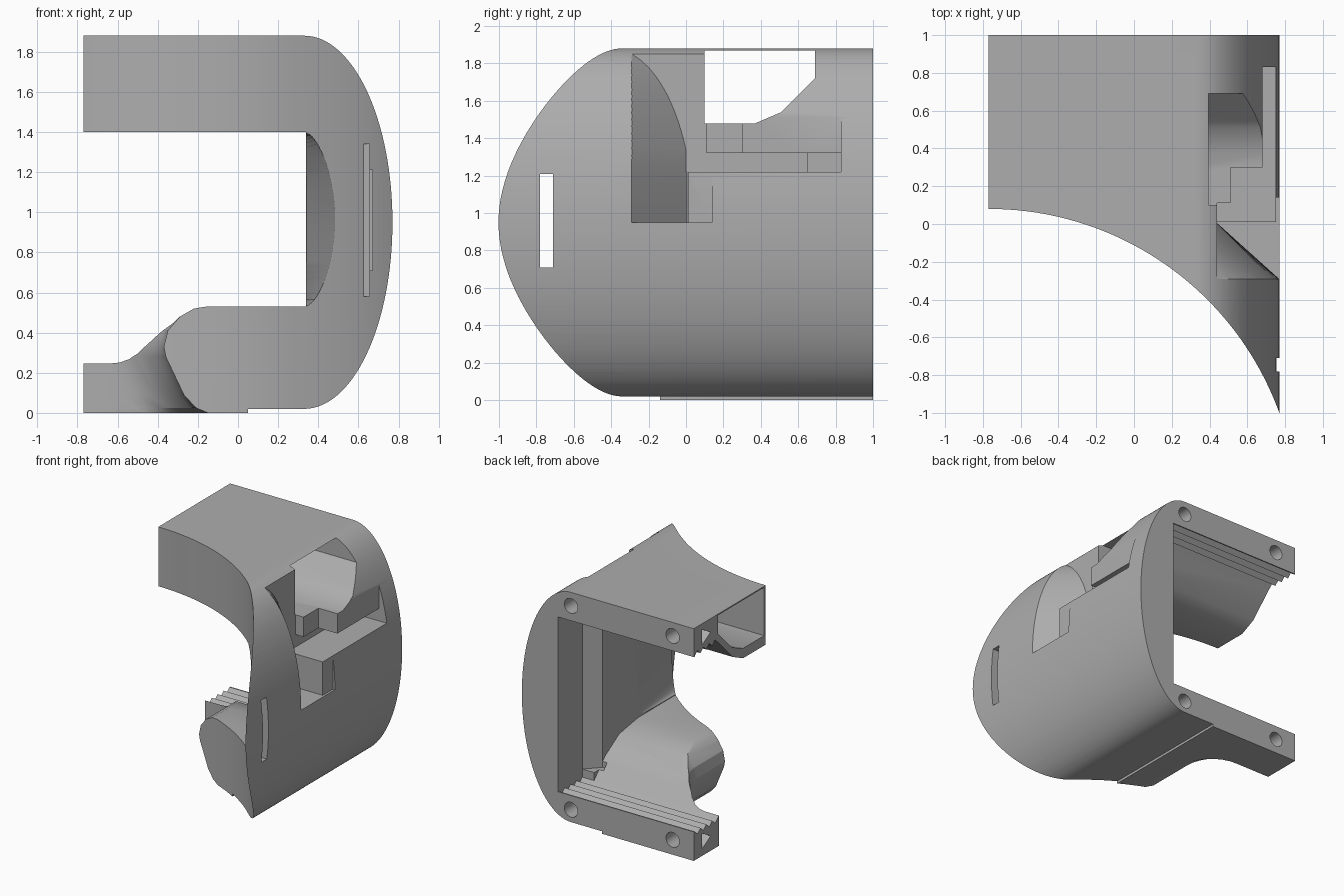
import bpy, bmesh
from math import sin, cos, pi, sqrt, radians

if "Cube" in bpy.data.objects:
    bpy.data.objects.remove(bpy.data.objects["Cube"], do_unlink=True)

grey = bpy.data.materials.new("plain grey")
grey.use_nodes = True
grey.diffuse_color = (0.42, 0.42, 0.42, 1)
grey.node_tree.nodes["Principled BSDF"].inputs["Base Color"].default_value = (0.42, 0.42, 0.42, 1)


def loft(name, rings):
    """Closed solid through equal-length rings of 3D points."""
    bm = bmesh.new()
    rows = [[bm.verts.new(p) for p in ring] for ring in rings]
    n = len(rows[0])
    for a, b in zip(rows, rows[1:]):
        for i in range(n):
            j = (i + 1) % n
            bm.faces.new((a[i], a[j], b[j], b[i]))
    bm.faces.new(rows[0])
    bm.faces.new(rows[-1])
    bmesh.ops.recalc_face_normals(bm, faces=bm.faces)
    mesh = bpy.data.meshes.new(name)
    bm.to_mesh(mesh)
    bm.free()
    mesh.materials.append(grey)
    obj = bpy.data.objects.new(name, mesh)
    bpy.context.collection.objects.link(obj)
    return obj


def prism(name, pts, axis, lo, hi):
    """Extrude a 2D outline along an axis, other axes in xyz order."""
    def put(p, d):
        q = list(p)
        q.insert("xyz".index(axis), d)
        return q
    return loft(name, [[put(p, d) for p in pts] for d in (lo, hi)])


def box(x0, x1, y0, y1, z0, z1):
    return prism("cutter", [(x0, y0), (x1, y0), (x1, y1), (x0, y1)], "z", z0, z1)


def disc(cx, cy, r, n, start=0.0):
    return [(cx + r * cos(start + 2 * pi * i / n), cy + r * sin(start + 2 * pi * i / n))
            for i in range(n)]


def cut(tool):
    tool.hide_render = True
    mod = shell.modifiers.new("cut", "BOOLEAN")
    mod.operation = "DIFFERENCE"
    mod.solver = "EXACT"
    mod.object = tool
    bpy.context.view_layer.objects.active = shell
    bpy.ops.object.modifier_apply(modifier=mod.name)
    bpy.data.objects.remove(tool, do_unlink=True)


MID, RX, RZ, CX = 0.95, 0.44, 0.93, 0.33


def side_x(z):
    return CX + RX * sqrt(max(0, 1 - ((z - MID) / RZ) ** 2))


# Outer body: D outline with a thin raised pad underneath
outline = [(-0.77, 0), (0.05, 0), (0.05, 0.02)]
outline += [(CX + RX * cos(a), MID + RZ * sin(a))
            for a in [-pi / 2 + pi * i / 64 for i in range(65)]]
outline += [(-0.77, 1.88)]
shell = prism("shell_body", outline, "y", -1.05, 1)

# Concave front
cut(prism("cutter", disc(-0.77, -1.557, 1.637, 192, 0.005), "z", -0.2, 2.1))

# Main cavity with ridged arms and sloped shoulders
def ridges(z, up):
    pts = []
    for i in range(4):
        y = 0.69 + i * 0.075
        pts += [(y, z), (y + 0.037, z + up * 0.035)]
    return pts + [(0.99, z), (1.1, z)]

low = [(-1.3, 0.53), (0.13, 0.53), (0.37, 0.49), (0.55, 0.38)] + ridges(0.235, -1)
high = [(-1.3, 1.40), (0.37, 1.40), (0.5, 1.46)] + ridges(1.65, 1)
cut(prism("cutter", low + high[::-1], "x", -1, 0.34))
cut(prism("cutter", ridges(0.235, -1) + ridges(1.65, 1)[::-1], "x", 0.3, 0.446))
cut(prism("cutter", [(0.3, 0.58), (0.34, 0.58), (0.446, 0.69), (0.446, 0.8), (0.3, 0.8)],
          "z", 0.3, 1.58))

# Flared edge of the front opening
def flare_ring(y, bulge):
    arc = [(0.335 + bulge * cos(a), y, 0.965 + 0.43 * sin(a))
           for a in [-pi / 2 + pi * i / 32 for i in range(33)]]
    return arc + [(0.2, y, 1.395), (0.2, y, 0.535)]

cut(loft("cutter", [flare_ring(0.12, 0.006), flare_ring(-0.5, 0.148), flare_ring(-0.7, 0.19)]))

# Lower arm cut away beside the rounded hump
edge = [(-0.13, -0.1), (-0.15, 0), (-0.21, 0.025), (-0.27, 0.09), (-0.36, 0.28), (-0.37, 0.33),
        (-0.35, 0.41), (-0.29, 0.48), (-0.22, 0.52), (-0.15, 0.531), (-0.15, 0.6)]
rings = []
for y, t in [(-0.6, 0)] + [(0, i / 8) for i in range(9)]:
    a = t * pi / 2
    yy = y or 0.38 + 0.3 * sin(a)
    shift = 0.3 * (1 - cos(a))
    rings.append([(x - shift, yy, z) for x, z in edge] + [(-1, yy, 0.6), (-1, yy, -0.1)])
cut(loft("cutter", rings))

# Tunnel through the upper arm
cut(prism("cutter", [(0.1, 1.48), (0.37, 1.48), (0.51, 1.54), (0.69, 1.72), (0.69, 1.87), (0.1, 1.87)],
          "x", -1, 1))

# Side gouge with a slanted ramp that follows the body curve
rings = []
for i in range(25):
    z = 0.95 + 0.9 * i / 24
    d = max(side_x(z) - 0.44, 0.002)
    stop = 0.01 if z < 1.21 else 0.105
    rings.append([(0.44, min(-0.29 + d, 0.005), z), (0.44, 0.01, z), (1, 0.01, z),
                  (1, -0.29 + d - 0.56, z)])
gouge = loft("cutter", rings)
for v in gouge.data.vertices:  # keep the ramp only up to the body surface
    if v.co.x > 0.9 and v.co.y < -0.1:
        v.co.x = side_x(v.co.z) + 0.02
        v.co.y = -0.31
cut(gouge)

# Latch recess: upper wall, groove, shaved block and post
cut(box(0.44, 1, 0, 0.11, 1.22, 1.85))
cut(box(0.44, 1, 0.05, 0.65, 1.22, 1.32))
cut(box(0.51, 1, 0.6, 0.83, 1.22, 1.32))
cut(box(0.51, 1, 0.1, 0.3, 1.3, 1.5))
cut(box(0.68, 1, 0.29, 0.83, 1.3, 1.55))
cut(box(0.752, 1, 0, 0.14, 0.95, 1.23))

# Strap slot near the front edge
cut(box(0.585, 1, -0.78, -0.71, 0.71, 1.21))
cut(box(0.6, 0.655, -0.9, -0.7, 0.58, 1.34))

# Screw holes in the rear face and triangular sockets in the arm ends
for z in (0.12, 1.77):
    for x in (-0.58, 0.33):
        cut(prism("cutter", disc(x, z, 0.06, 24), "y", 0.85, 1.1))
    cut(prism("cutter", disc(0.86, z, 0.075, 3, pi), "x", -0.9, -0.69))

# Smooth curved walls, keep hard edges
bpy.ops.object.select_all(action="DESELECT")
shell.select_set(True)
bpy.context.view_layer.objects.active = shell
bpy.ops.object.shade_smooth_by_angle(angle=radians(25))
